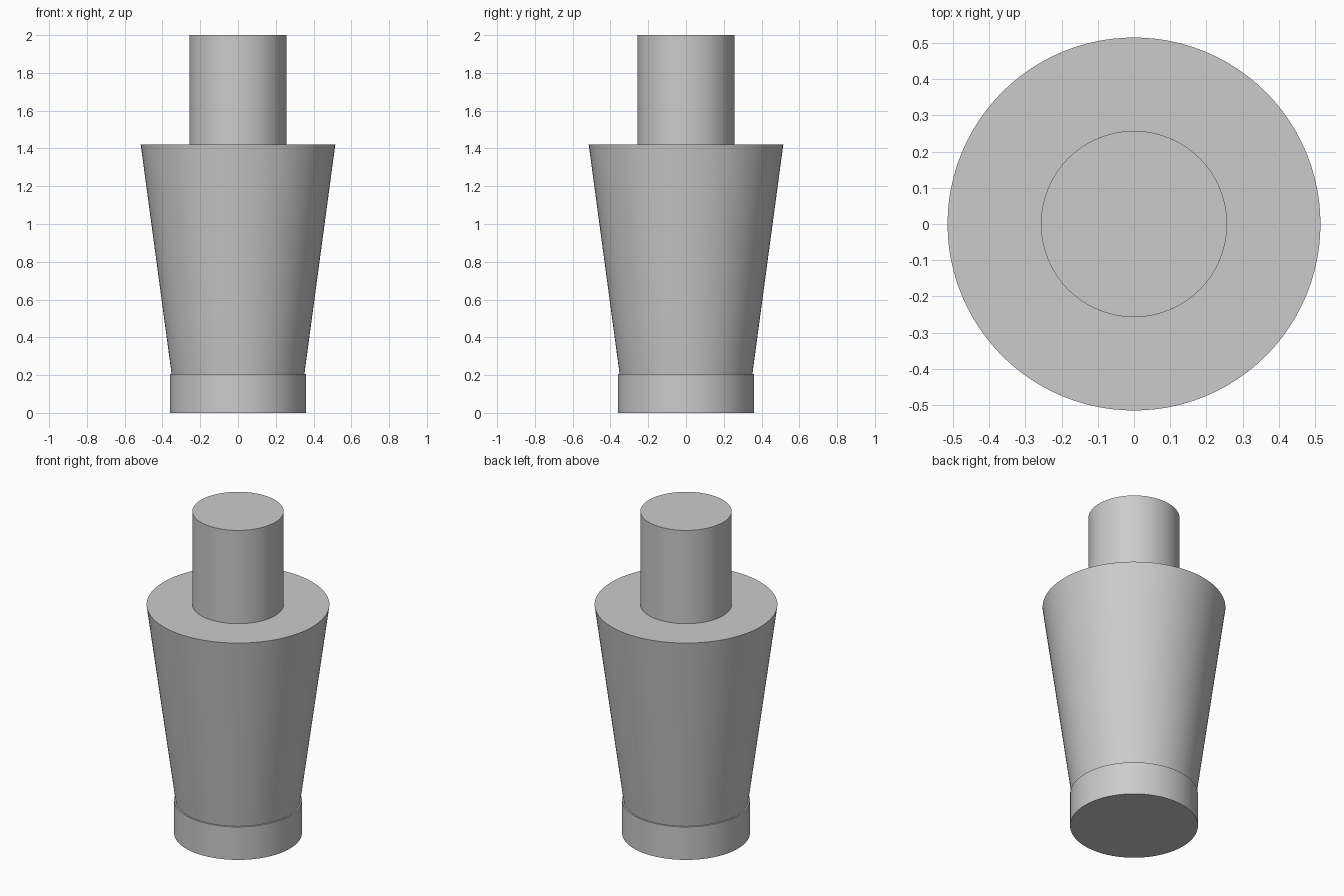
import bpy
import math

cube = bpy.data.objects.get("Cube")
if cube:
    bpy.data.objects.remove(cube, do_unlink=True)

SIDES = 96

# One plain grey for every part
grey = bpy.data.materials.new("plain_grey")
grey.use_nodes = True
colour = (0.6, 0.6, 0.6, 1.0)
grey.diffuse_color = colour
grey.node_tree.nodes["Principled BSDF"].inputs["Base Color"].default_value = colour


def turned_part(name, z_low, z_high, r_low, r_high):
    """Closed round part between two heights, straight or tapered."""
    bpy.ops.mesh.primitive_cone_add(
        vertices=SIDES, radius1=r_low, radius2=r_high,
        depth=z_high - z_low, location=(0, 0, (z_low + z_high) / 2))
    part = bpy.context.object
    part.name = name
    part.data.name = name
    part.data.materials.append(grey)
    bpy.ops.object.shade_smooth_by_angle(angle=math.radians(30))
    return part


# Foot, tapered body resting on it, and post set slightly into the body
turned_part("base_ring", 0, 0.205, 0.36, 0.36)
turned_part("tapered_body", 0.195, 1.42, 0.35, 0.515)
turned_part("top_post", 1.41, 2, 0.257, 0.257)
